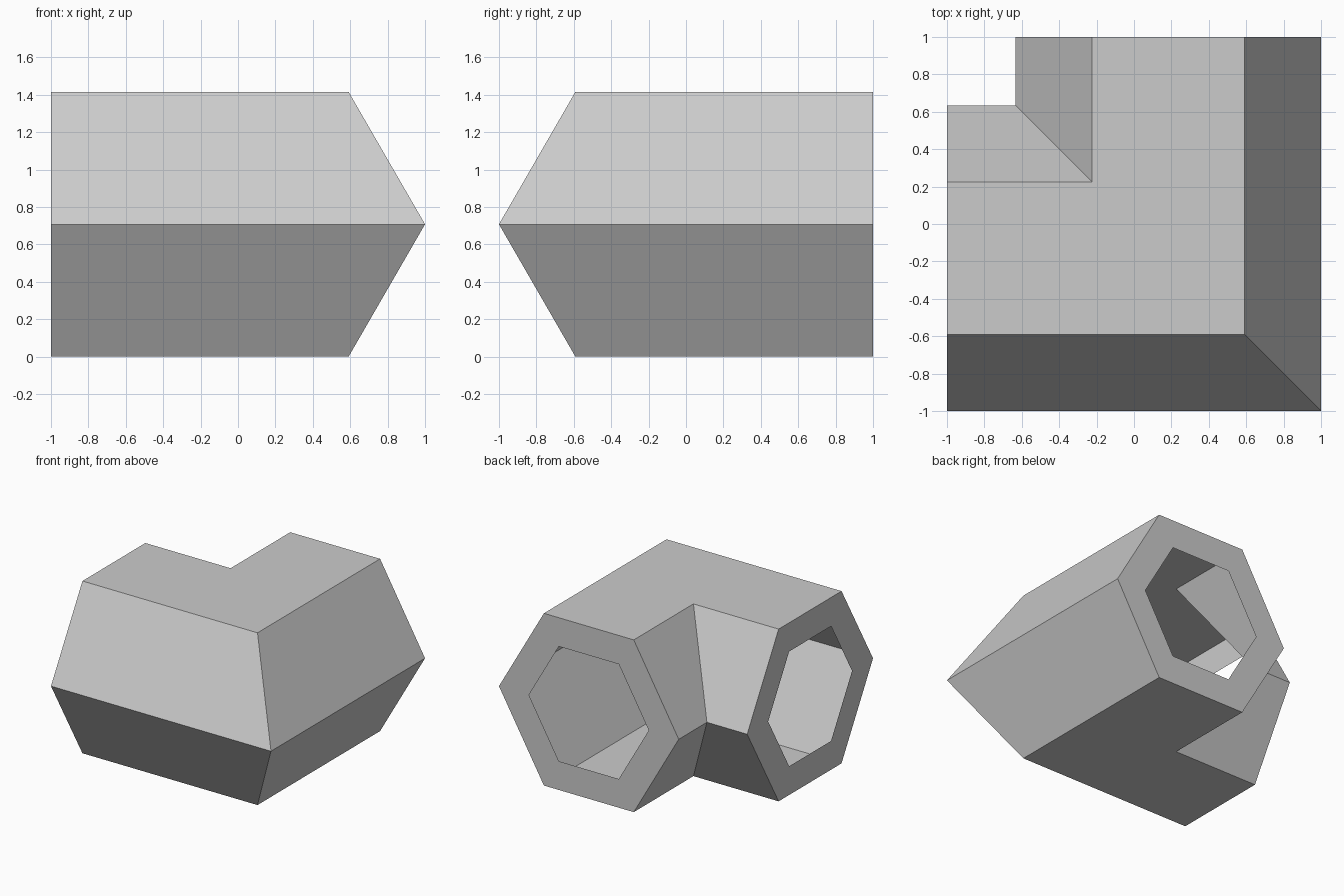
import bpy, bmesh, math

if "Cube" in bpy.data.objects:
    bpy.data.objects.remove(bpy.data.objects["Cube"], do_unlink=True)

SIDES = 6
RADIUS = 0.817             # hexagon corner radius
HOLE = RADIUS * 2 / 3      # opening corner radius
AXIS = 1 - RADIUS          # offset of both arm axes from the centre
HEIGHT = RADIUS * math.sin(math.pi / 3)

# Single grey material
grey = bpy.data.materials.new("light grey")
grey.use_nodes = True
colour = (0.6, 0.6, 0.6, 1)
grey.diffuse_color = colour
grey.node_tree.nodes["Principled BSDF"].inputs["Base Color"].default_value = colour


def hexagon(bm, radius, place):
    """Ring of vertices; u runs towards the outside of the bend."""
    ring = []
    for i in range(SIDES):
        a = 2 * math.pi * i / SIDES
        x, y = place(radius * math.cos(a))
        ring.append(bm.verts.new((x, y, HEIGHT + radius * math.sin(a))))
    return ring


def left_end(u):
    return -1, -AXIS - u


def mitre(u):
    return AXIS + u, -AXIS - u


def back_end(u):
    return AXIS + u, 1


# Thin shell: rim, arm, mitred corner, arm, rim
bm = bmesh.new()
rings = [hexagon(bm, r, place) for r, place in (
    (HOLE, left_end), (RADIUS, left_end), (RADIUS, mitre),
    (RADIUS, back_end), (HOLE, back_end))]
for a, b in zip(rings, rings[1:]):
    for i in range(SIDES):
        j = (i + 1) % SIDES
        bm.faces.new((a[i], a[j], b[j], b[i]))
bmesh.ops.recalc_face_normals(bm, faces=bm.faces)

# Make sure the shell faces outwards
bm.faces.ensure_lookup_table()
top = max(bm.faces, key=lambda f: f.calc_center_median().z)
if top.normal.z < 0:
    bmesh.ops.reverse_faces(bm, faces=bm.faces)

mesh = bpy.data.meshes.new("hexagonal_elbow")
bm.to_mesh(mesh)
bm.free()
mesh.materials.append(grey)
elbow = bpy.data.objects.new("hexagonal_elbow", mesh)
bpy.context.collection.objects.link(elbow)
